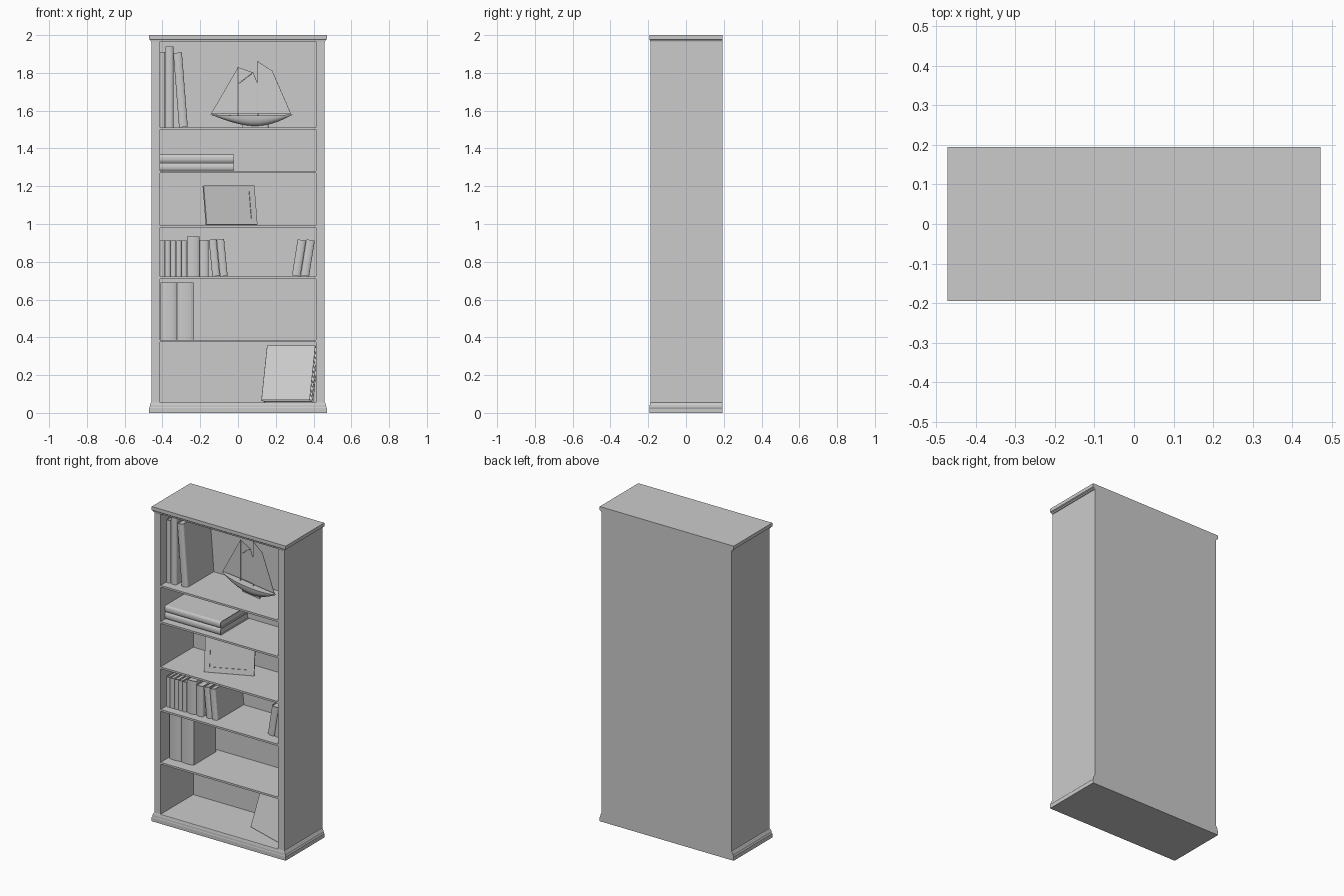
import bpy, bmesh, math
from mathutils import Matrix, Vector

if "Cube" in bpy.data.objects:
    bpy.data.objects.remove(bpy.data.objects["Cube"])

T = Matrix.Translation
R = lambda deg, ax: Matrix.Rotation(math.radians(deg), 4, ax)


def finish(name, bm, m=Matrix()):
    bmesh.ops.recalc_face_normals(bm, faces=bm.faces)
    me = bpy.data.meshes.new(name)
    bm.to_mesh(me)
    bm.free()
    me.transform(m)
    ob = bpy.data.objects.new(name, me)
    bpy.context.collection.objects.link(ob)
    return ob


def loft(bm, rings):
    rows = [[bm.verts.new(p) for p in r] for r in rings]
    n = len(rows[0])
    for a, b in zip(rows, rows[1:]):
        for i in range(n):
            bm.faces.new((a[i], a[(i + 1) % n], b[(i + 1) % n], b[i]))
    bm.faces.new(rows[0])
    bm.faces.new(rows[-1])


def box(name, x0, x1, y0, y1, z0, z1, m=Matrix()):
    bm = bmesh.new()
    loft(bm, [[(x0, y0, z), (x1, y0, z), (x1, y1, z), (x0, y1, z)] for z in (z0, z1)])
    return finish(name, bm, m)


def prism(name, pts, z0, z1, m):
    bm = bmesh.new()
    loft(bm, [[(x, y, z) for x, y in pts] for z in (z0, z1)])
    return finish(name, bm, m)


# --- cabinet ---
FRONT, BACK, OUT, INN, PANEL = -0.188, 0.194, 0.457, 0.414, 0.142


def moulding(name, profile):
    """Profile of (overhang 0..1, z); flush at the back."""
    bm = bmesh.new()
    rings = []
    for o, z in profile:
        x, y = OUT + 0.014 * o, FRONT - 0.006 * o
        rings.append([(-x, y, z), (x, y, z), (x, BACK, z), (-x, BACK, z)])
    loft(bm, rings)
    finish(name, bm)


moulding("plinth", [(1, 0), (1, .025), (.75, .03), (.7, .042), (.5, .046), (.3, .053), (0, .056)])
moulding("crown", [(0, 1.965), (.3, 1.967), (.5, 1.974), (1, 1.978), (1, 2.0)])
for s, n in ((-1, "left"), (1, "right")):
    a, b = sorted((s * INN, s * OUT))
    box(n + "_side", a, b, FRONT, BACK, .05, 1.97)
box("back_panel", -INN, INN, PANEL, BACK, .05, 1.97)
SH = [.056, .386, .722, .993, 1.281, 1.511]
for i, z in enumerate(SH[1:]):
    box(f"shelf_{i + 1}", -INN, INN, FRONT + .002, PANEL, z - .012, z)


# --- books: cover with rounded spine at -y, plus page block ---
def book(name, w, d, h, m):
    c = min(.004, w * .12)
    bulge = min(.012, w * .25)

    def arc(hw, y, b):
        return [(-hw * math.cos(math.pi * i / 8), y - b * math.sin(math.pi * i / 8)) for i in range(9)]

    y0 = -d / 2 + bulge
    pts = [(-w / 2, d / 2)] + arc(w / 2, y0, bulge) + [(w / 2, d / 2), (w / 2 - c, d / 2)]
    pts += arc(w / 2 - c, y0, bulge - c * .6)[::-1] + [(-w / 2 + c, d / 2)]
    prism(name + "_cover", pts, 0, h, m)
    pages = [(-w / 2 + c, d / 2 - .006)] + arc(w / 2 - c, y0, bulge - c * .6) + [(w / 2 - c, d / 2 - .006)]
    prism(name + "_pages", pages, .005, h - .006, m)


def row(name, xs, heights, z, y0=-.135, y1=.138):
    """Upright books between consecutive x positions."""
    for i, h in enumerate(heights):
        w = xs[i + 1] - xs[i]
        book(f"{name}_{i + 1}", w - .001, y1 - y0, h, T(((xs[i] + xs[i + 1]) / 2, (y0 + y1) / 2, z)))


def leaning(name, x, w, h, z, deg, y0=-.13, y1=.138):
    lift = w / 2 * math.sin(math.radians(abs(deg)))
    book(name, w, y1 - y0, h, T((x, (y0 + y1) / 2, z + lift)) @ R(deg, 'Y'))


row("tall_book", [-.413, -.385, -.342], [.40, .43], SH[5])
leaning("tall_leaning_book", -.289, .046, .395, SH[5], -4.5)
row("small_book", [-.413, -.387, -.358, -.327, -.299, -.271, -.204, -.155],
    [.191] * 5 + [.212, .194], SH[2])
for i, x in enumerate((-.116, -.075)):
    leaning(f"small_leaning_book_{i + 1}", x, .04, .195, SH[2], -5.5)
for i, x in enumerate((.308, .354)):
    leaning(f"right_leaning_book_{i + 1}", x, .045, .192, SH[2], 9, -.116)
row("thick_book", [-.41, -.323, -.235], [.304, .304], SH[1], -.117, .115)

# stack lying flat, spines to the front
for i in range(2):
    book(f"flat_book_{i + 1}", .042, .285, .391,
         T((-.412, -.005, SH[4] + .022 + .043 * i)) @ R(90, 'Y'))

# large albums propped in the bottom corner
for i in range(2):
    book(f"album_{i + 1}", .021, .272, .303 + .006 * i,
         T((.25, -.093, .069)) @ R(-18.2, 'Z') @ R(-18.5, 'X') @ T((.006 * i, .011 + .022 * i, 0)) @ R(-90, 'Z'))

# --- picture frame ---
FM = T((-.031, -.046, SH[3] + .004)) @ R(24, 'Z') @ R(-11, 'X')
fw, fh, e = .147, .21, .032
for n, x0, x1, z0, z1 in (("left", -fw, -fw + e, 0, fh), ("right", fw - e, fw, 0, fh),
                          ("bottom", -fw + e, fw - e, 0, e), ("top", -fw + e, fw - e, fh - e, fh)):
    box("frame_" + n, x0, x1, 0, .014, z0, z1, FM)
box("frame_picture", -fw + e, fw - e, .005, .012, e, fh - e, FM)
box("frame_stand", -.025, .025, 0, .004, -.155, 0, FM @ T((0, .014, .155)) @ R(24, 'X'))

# --- model sailing ship ---
SM = T((.072, .01, 1.576)) @ R(-11, 'Z')
L = .22
bm = bmesh.new()
rings = []
for i in range(17):
    t = -1 + 2 * i / 16
    k = max(1 - abs(t) ** 2.2, .02)
    w, d = .036 * k ** .7, .056 * max(1 - abs(t - .1 * (1 - t * t)) ** 1.8, .04)
    sheer = .006 * t * t
    rings.append([(t * L, -w * math.cos(math.pi * j / 10), sheer - .002 - d * math.sin(math.pi * j / 10) ** .9)
                  for j in range(11)])
loft(bm, rings)
hull = finish("ship_hull", bm, SM)
for o in bpy.context.selected_objects:
    o.select_set(False)
bpy.context.view_layer.objects.active = hull
hull.select_set(True)
bpy.ops.object.shade_smooth_by_angle()
box("ship_keel", -.05, .09, -.004, .004, -.064, -.04, SM)


def rod(name, a, b, r=.0025):
    a, b = Vector(a), Vector(b)
    bm = bmesh.new()
    bmesh.ops.create_cone(bm, cap_ends=True, segments=8, radius1=r, radius2=r, depth=(b - a).length)
    q = (b - a).to_track_quat('Z', 'Y').to_matrix().to_4x4()
    finish(name, bm, SM @ T((a + b) / 2) @ q)


def sail(name, pts, y=0):
    bm = bmesh.new()
    loft(bm, [[(x, y + dy, z) for x, z in pts] for dy in (-.001, .001)])
    finish(name, bm, SM)


M1, M2 = -.073, .034
rod("fore_mast", (M1, 0, -.01), (M1, 0, .256))
rod("main_mast", (M2, 0, -.01), (M2, 0, .287))
rod("fore_gaff", (M1, 0, .165), (.008, 0, .226), .002)
rod("main_gaff", (M2, 0, .165), (.112, 0, .235), .002)
rod("fore_boom", (M1, 0, .01), (M2 - .005, 0, .01), .002)
rod("main_boom", (M2, 0, .01), (.21, 0, .01), .002)
sail("jib_sail", [(-.22, .006), (M1, .254), (M1, .01)])
sail("fore_sail", [(M1, .01), (M1, .254), (.008, .226), (M2, .165), (M2, .01)], .002)
sail("main_sail", [(M2, .01), (M2, .284), (.112, .235), (.212, .01)], -.002)
